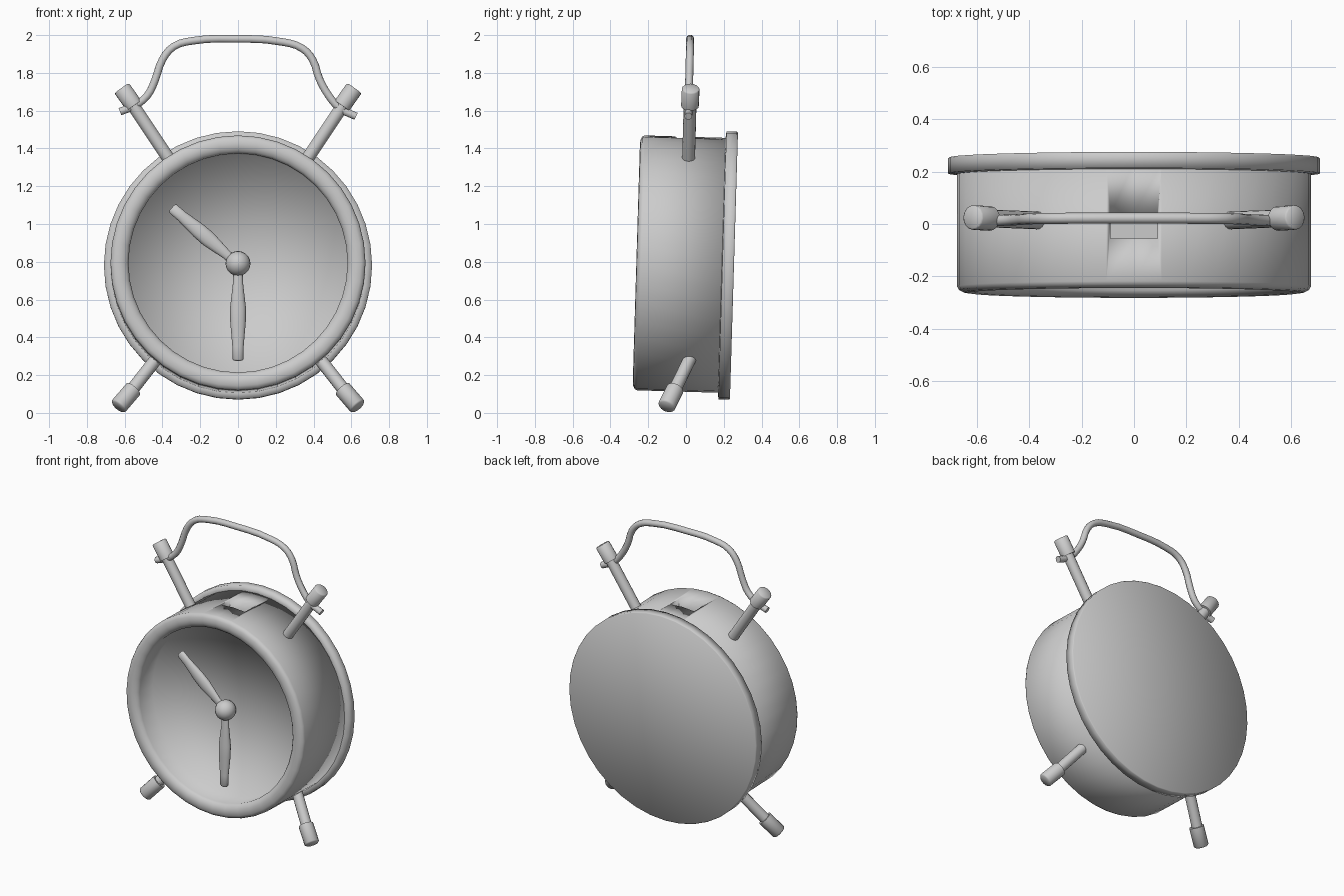
import bpy, bmesh, math
from mathutils import Vector, Matrix

if "Cube" in bpy.data.objects:
    bpy.data.objects.remove(bpy.data.objects["Cube"])

TILT = Matrix.Translation((0, 0, 0.787)) @ Matrix.Rotation(-0.03, 4, 'X')


def finish(bm, name, angle=None):
    bmesh.ops.remove_doubles(bm, verts=bm.verts, dist=1e-5)
    bmesh.ops.recalc_face_normals(bm, faces=bm.faces)
    for f in bm.faces:
        f.smooth = True
    me = bpy.data.meshes.new(name)
    bm.to_mesh(me)
    bm.free()
    ob = bpy.data.objects.new(name, me)
    bpy.context.collection.objects.link(ob)
    if angle:
        bpy.ops.object.select_all(action='DESELECT')
        ob.select_set(True)
        bpy.context.view_layer.objects.active = ob
        bpy.ops.object.shade_smooth_by_angle(angle=math.radians(angle))
    return ob


def lathe(name, profile, matrix, segs=32, angle=None, scale=(1, 1)):
    """Revolve (radius, height) pairs around local z, then place by matrix."""
    bm = bmesh.new()
    rings = []
    for r, h in profile:
        rings.append([bm.verts.new((r * scale[0] * math.cos(a), r * scale[1] * math.sin(a), h))
                      for a in (2 * math.pi * i / segs for i in range(segs))]
                     if r > 0 else [bm.verts.new((0, 0, h))] * segs)
    for a, b in zip(rings, rings[1:]):
        for i in range(segs):
            j = (i + 1) % segs
            quad = list(dict.fromkeys((a[i], a[j], b[j], b[i])))
            bm.faces.new(quad)
    bm.transform(matrix)
    return finish(bm, name, angle)


def along(p, q):
    """Matrix putting local z on the line from p to q."""
    p, q = Vector(p), Vector(q)
    return Matrix.Translation(p) @ (q - p).to_track_quat('Z', 'Y').to_matrix().to_4x4()


def rod(name, p, q, r, bevel=0.0):
    L = (Vector(q) - Vector(p)).length
    prof = [(0, 0), (r, 0), (r, L - bevel), (r - bevel, L), (0, L)] if bevel else \
        [(0, 0), (r, 0), (r, L), (0, L)]
    return lathe(name, prof, along(p, q), 16, 50)


# Local z of the case runs from front to back
AXIS = TILT @ Matrix.Rotation(math.radians(-90), 4, 'X')

# Case with rounded bezel and recessed dial
body = lathe("clock_case", [
    (0, -0.085), (0.58, -0.095), (0.58, -0.235), (0.592, -0.25), (0.61, -0.26), (0.63, -0.263),
    (0.652, -0.26), (0.668, -0.252), (0.675, -0.238), (0.675, 0.21), (0, 0.21)], AXIS, 40)

# Raised back cover
lathe("back_cover", [(0, 0.19), (0.68, 0.19), (0.71, 0.193), (0.71, 0.248), (0.705, 0.254), (0, 0.254)],
      AXIS, 40)

# Striker slot in the top
bm = bmesh.new()
bmesh.ops.create_cube(bm, size=1)
bm.transform(Matrix.Translation((0, -0.008, 1.46)) @ Matrix.Diagonal((0.18, 0.095, 0.18, 1)))
cutter = finish(bm, "slot_cutter", 30)
cutter.hide_render = True
cutter.hide_set(True)
mod = body.modifiers.new("slot", 'BOOLEAN')
mod.operation = 'DIFFERENCE'
mod.object = cutter

# Hub and hands
hub = Vector((0, -0.135, -0.005))
lathe("hand_hub", [(0.066 * math.sin(math.pi * i / 10) if 0 < i < 10 else 0,
                    -0.066 * math.cos(math.pi * i / 10)) for i in range(11)],
      AXIS @ Matrix.Translation((0, 0, hub.y)), 20)
for name, tip in (("minute_hand", (0, -0.135, -0.515)), ("hour_hand", (-0.35, -0.135, 0.295))):
    L = (Vector(tip) - hub).length
    prof = [(0, 0), (0.024, 0), (0.026, 0.18 * L), (0.042, 0.45 * L), (0.041, 0.6 * L),
            (0.03, 0.85 * L), (0.029, 0.985 * L), (0.02, L), (0, L)]
    d = (Vector(tip) - hub).normalized()
    y = Vector((0, 1, 0))
    x = y.cross(d)
    m = Matrix((x, y, d)).transposed().to_4x4()
    lathe(name, prof, TILT @ Matrix.Translation(hub) @ m, 14, 50, (1, 0.6))

# Upper posts with knobs, lower legs with feet
for s, side in ((-1, "left"), (1, "right")):
    rod("post_" + side, (s * 0.35, 0.013, 1.32), (s * 0.57, 0.022, 1.65), 0.034)
    rod("post_knob_" + side, (s * 0.55, 0.021, 1.626), (s * 0.616, 0.025, 1.719), 0.047, 0.006)
    rod("leg_" + side, (s * 0.41, 0.035, 0.315), (s * 0.57, -0.065, 0.11), 0.034)
    rod("foot_" + side, (s * 0.555, -0.058, 0.125), (s * 0.635, -0.105, 0.032), 0.047, 0.008)

# Wire carrying handle
path = [(-0.625, 1.595), (-0.55, 1.625), (-0.48, 1.68), (-0.44, 1.76), (-0.40, 1.87), (-0.34, 1.94),
        (-0.24, 1.97), (-0.03, 1.98), (0.24, 1.963), (0.34, 1.93), (0.395, 1.87), (0.43, 1.77),
        (0.48, 1.68), (0.54, 1.612), (0.625, 1.57)]
cu = bpy.data.curves.new("handle", 'CURVE')
cu.dimensions = '3D'
cu.bevel_depth = 0.021
cu.bevel_resolution = 3
cu.resolution_u = 3
cu.use_fill_caps = True
sp = cu.splines.new('BEZIER')
sp.bezier_points.add(len(path) - 1)
for p, (x, z) in zip(sp.bezier_points, path):
    p.co = (x, 0.012 + 0.025 * (z - 1.57), z)
    p.handle_left_type = p.handle_right_type = 'AUTO'
bpy.context.collection.objects.link(bpy.data.objects.new("handle", cu))
